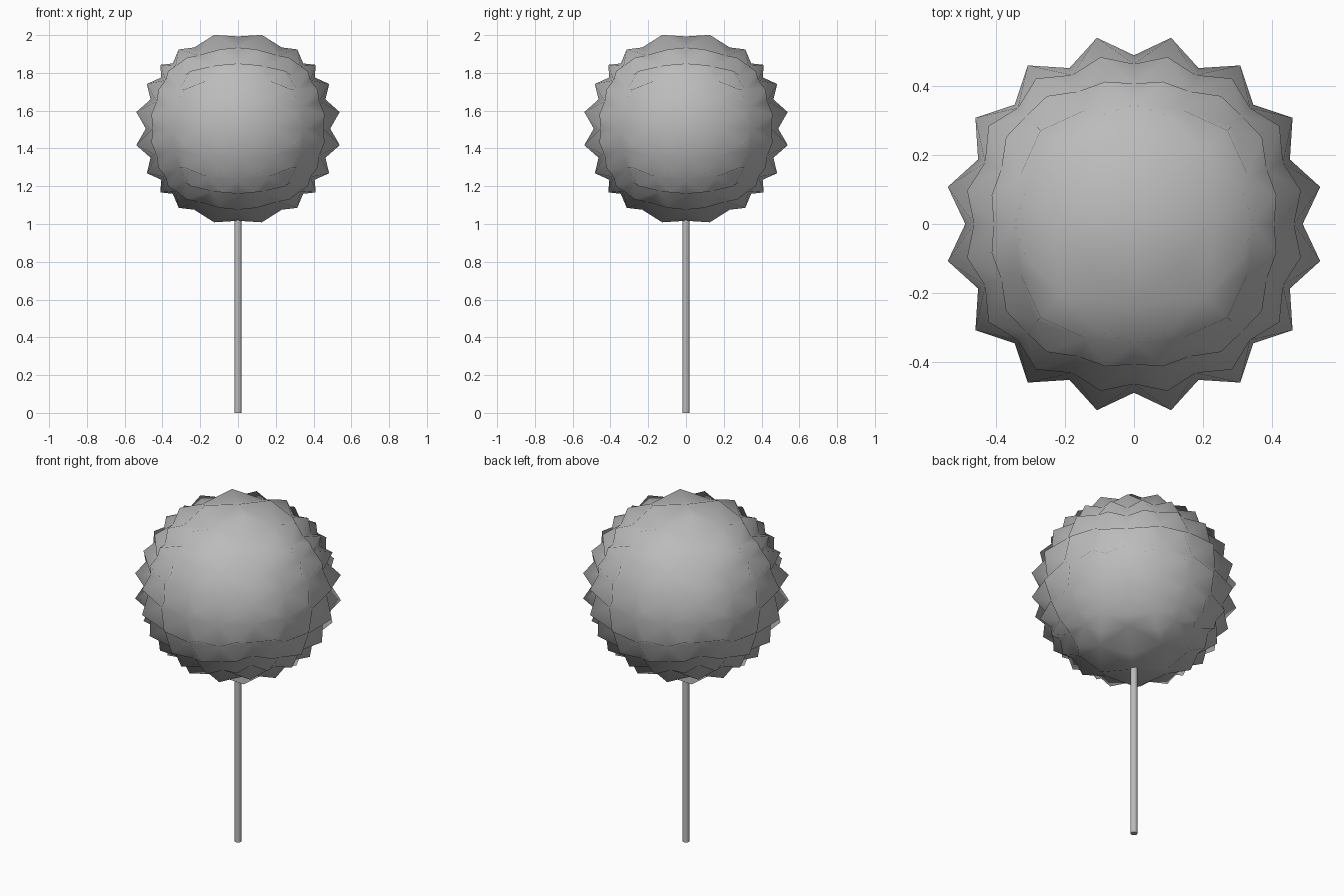
import bpy, bmesh
from mathutils import Vector

cube = bpy.data.objects.get("Cube")
if cube:
    bpy.data.objects.remove(cube)

CENTER = Vector((0, 0, 1.505))
BASE_RADIUS = 0.488

grey = bpy.data.materials.new("plain grey")
grey.use_nodes = True
grey.diffuse_color = (0.5, 0.5, 0.5, 1)
grey.node_tree.nodes["Principled BSDF"].inputs["Base Color"].default_value = (0.5, 0.5, 0.5, 1)


def finish(name, bm):
    bmesh.ops.recalc_face_normals(bm, faces=bm.faces)
    for face in bm.faces:
        face.smooth = True
    mesh = bpy.data.meshes.new(name)
    bm.to_mesh(mesh)
    bm.free()
    mesh.materials.append(grey)
    obj = bpy.data.objects.new(name, mesh)
    bpy.context.collection.objects.link(obj)
    return obj


def ball_point(i, j, k):
    """Grid point of a 4 x 4 x 6 box, pushed out to a sphere."""
    on_side = max(abs(i), abs(j)) == 2
    step = 0.414 if on_side else 0.54

    def spread(n):
        return n / 2 if abs(n) == 2 else n * step

    return Vector((spread(i), spread(j), k / 3)).normalized() * BASE_RADIUS


# Ball: round box grid with every cell raised to a spike
bm = bmesh.new()
verts = {}


def corner(key):
    if key not in verts:
        verts[key] = bm.verts.new(CENTER + ball_point(*key))
    return verts[key]


def spike(keys):
    ring = [corner(k) for k in keys]
    direction = (sum((v.co for v in ring), Vector()) / 4 - CENTER).normalized()
    tip = bm.verts.new(CENTER + direction * (0.562 - 0.037 * abs(direction.z)))
    for a, b in zip(ring, ring[1:] + ring[:1]):
        bm.faces.new((a, b, tip))


for s in (-1, 1):
    for a in range(-2, 2):
        for b in range(-2, 2):
            spike([(a, b, 3 * s), (a + 1, b, 3 * s), (a + 1, b + 1, 3 * s), (a, b + 1, 3 * s)])
        for k in range(-3, 3):
            cell = [(a, k), (a + 1, k), (a + 1, k + 1), (a, k + 1)]
            spike([(2 * s, n, h) for n, h in cell])
            spike([(n, 2 * s, h) for n, h in cell])
finish("spiky_ball", bm)

# Stick: thin rod from the ground into the ball
bm = bmesh.new()
bmesh.ops.create_cone(bm, cap_ends=True, segments=12, radius1=0.019, radius2=0.019, depth=1.1)
bmesh.ops.translate(bm, verts=bm.verts, vec=(0, 0, 0.55))
stick = finish("stick", bm)
for face in stick.data.polygons:
    face.use_smooth = len(face.vertices) == 4
